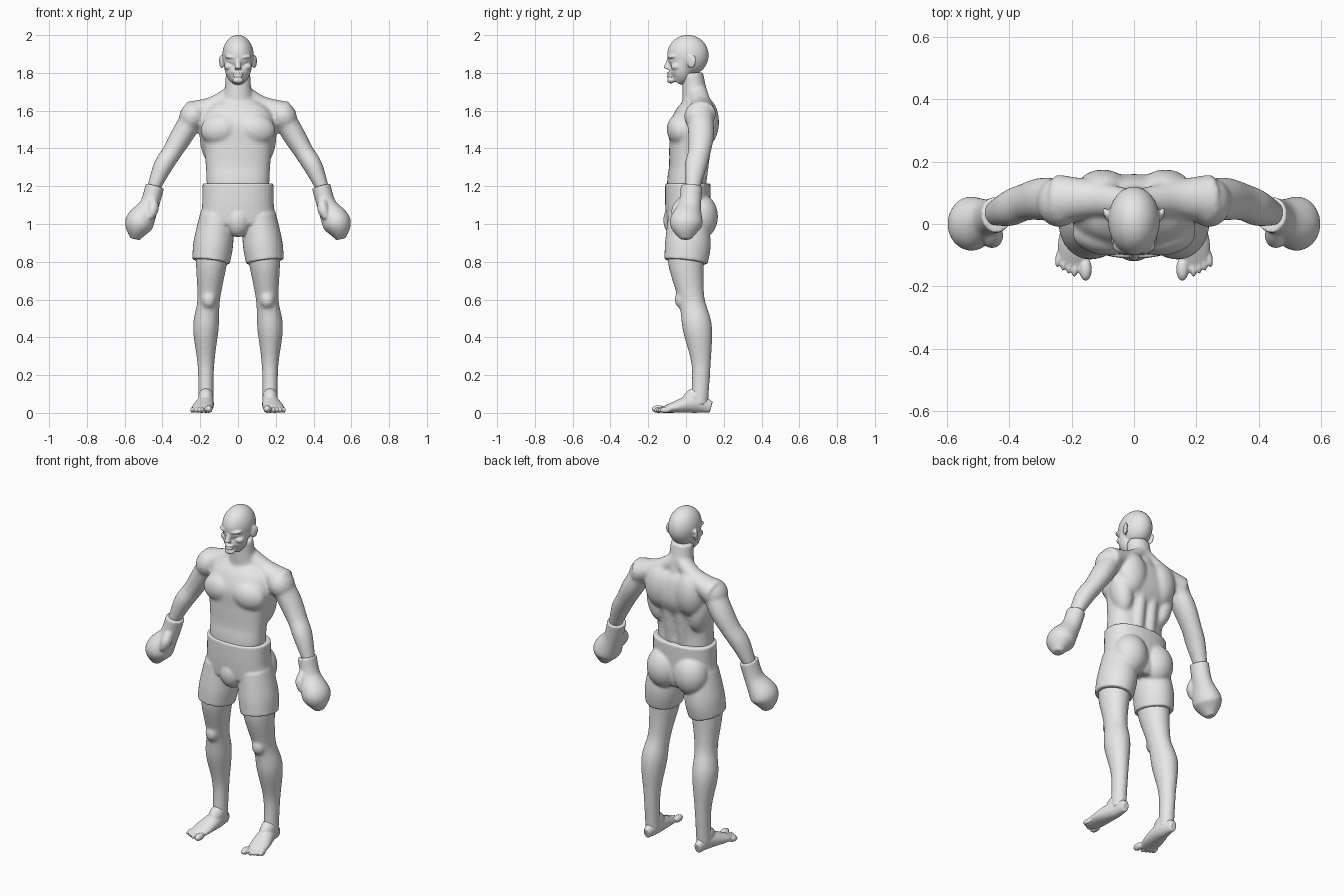
import bpy
import bmesh
import math
from mathutils import Vector, Matrix, Euler

old = bpy.data.objects.get("Cube")
if old:
    bpy.data.objects.remove(old, do_unlink=True)

clay = bpy.data.materials.new("light grey")
clay.use_nodes = True
clay.diffuse_color = (0.8, 0.8, 0.8, 1)
clay.node_tree.nodes["Principled BSDF"].inputs["Base Color"].default_value = clay.diffuse_color

SIDES = {"left": 1, "right": -1}
Y_AXIS, Z_AXIS = Vector((0, 1, 0)), Vector((0, 0, 1))


def spline(before, start, end, after, t):
    """Smooth value between start and end."""
    leave, arrive = (end - before) / 2, (after - start) / 2
    ease = t * t * (3 - 2 * t)
    bend = t * (1 - t) * (leave * (1 - t) - arrive * t)
    return start + (end - start) * ease + bend


def tube(bm, rows, side=1, reference=Y_AXIS, square=2, segments=32, steps=8):
    """Closed loft through rows of (x, y, z, half width, half depth)."""
    padded = [rows[0], *rows, rows[-1]]
    path = []
    for i in range(len(rows) - 1):
        for k in range(steps):
            path.append([spline(*values, k / steps) for values in zip(*padded[i:i + 4])])
    path.append(rows[-1])
    centres = [Vector((side * p[0], p[1], p[2])) for p in path]
    last = len(path) - 1
    rings = []
    for i, (centre, row) in enumerate(zip(centres, path)):
        along = (centres[min(i + 1, last)] - centres[max(i - 1, 0)]).normalized()
        deep = (reference - along * reference.dot(along)).normalized()
        wide = deep.cross(along)
        ring = []
        for k in range(segments):
            angle = math.tau * k / segments
            across, back = (math.copysign(abs(value) ** (2 / square), value)
                            for value in (math.cos(angle), math.sin(angle)))
            ring.append(bm.verts.new(centre + wide * row[3] * across + deep * row[4] * back))
        rings.append(ring)
    for lower, upper in zip(rings, rings[1:]):
        for k in range(segments):
            bm.faces.new((lower[k - 1], lower[k], upper[k], upper[k - 1]))
    bm.faces.new(rings[0])
    bm.faces.new(rings[-1])


def trunk(bm, rows, square=2):
    """Central form from rows of (height, front, back, half width)."""
    tube(bm, [(0, (front + back) / 2, height, width, (back - front) / 2)
              for height, front, back, width in rows], square=square)


def limb(bm, rows, side=1, depth=1.15):
    """Muscle or limb from rows of (x, y, z, radius)."""
    tube(bm, [(x, y, z, radius, radius * depth) for x, y, z, radius in rows], side)


def blob(bm, centre, radii, side=1, turn=(0, 0, 0)):
    """Ellipsoid, turned in degrees, on the chosen side."""
    x, y, z = centre
    pitch, roll, yaw = (math.radians(angle) for angle in turn)
    rotation = Euler((pitch, side * roll, side * yaw)).to_matrix().to_4x4()
    matrix = Matrix.Translation((side * x, y, z)) @ rotation @ Matrix.Diagonal((*radii, 1))
    bmesh.ops.create_uvsphere(bm, u_segments=32, v_segments=20, radius=1, matrix=matrix)


def finish(bm, name, voxel, smoothing):
    """Fuse the overlapping forms into one smooth skin."""
    bmesh.ops.recalc_face_normals(bm, faces=bm.faces)
    mesh = bpy.data.meshes.new(name)
    bm.to_mesh(mesh)
    bm.free()
    obj = bpy.data.objects.new(name, mesh)
    bpy.context.collection.objects.link(obj)
    remesh = obj.modifiers.new("fuse", "REMESH")
    remesh.mode = "VOXEL"
    remesh.voxel_size = voxel
    soften = obj.modifiers.new("soften", "SMOOTH")
    soften.iterations = smoothing
    bpy.context.view_layer.update()
    graph = bpy.context.evaluated_depsgraph_get()
    skin = bpy.data.meshes.new_from_object(obj.evaluated_get(graph))
    obj.modifiers.clear()
    obj.data = skin
    skin.materials.clear()
    skin.materials.append(clay)
    for polygon in skin.polygons:
        polygon.use_smooth = True
    for vertex in skin.vertices:
        vertex.co.z = max(vertex.co.z, 0)


# Body: torso and neck
bm = bmesh.new()
trunk(bm, [(1.66, 0, .11, .09), (1.6, -.05, .15, .17), (1.5, -.09, .16, .2), (1.4, -.09, .12, .18),
           (1.3, -.09, .1, .17), (1.2, -.1, .1, .165), (1, -.08, .1, .15)], square=2.4)
trunk(bm, [(1.6, -.02, .13, .1), (1.7, -.02, .11, .073), (1.8, -.02, .09, .065)])
for side in SIDES.values():
    # Trapezius, shoulder, chest, shoulder blade, flank and spine muscles
    limb(bm, [(0, .06, 1.72, .04), (.12, .08, 1.63, .05), (.25, .08, 1.58, .07)], side)
    blob(bm, (.24, .07, 1.57), (.07, .08, .08), side, (0, -25, 0))
    blob(bm, (.1, -.04, 1.5), (.1, .06, .08), side, (0, 10, 10))
    blob(bm, (.1, .1, 1.54), (.09, .075, .13), side)
    blob(bm, (.14, .06, 1.43), (.06, .07, .13), side, (0, 10, 0))
    limb(bm, [(.04, .1, 1.5, .04), (.04, .06, 1.2, .04)], side)
    # Arm
    limb(bm, [(.22, .07, 1.6, .06), (.29, .08, 1.48, .06), (.35, .07, 1.38, .052),
              (.4, .05, 1.3, .05), (.46, .03, 1.16, .03)], side)
    # Leg with kneecap
    limb(bm, [(.12, .01, .95, .09), (.14, 0, .8, .083), (.155, .03, .6, .06), (.17, .06, .45, .068),
              (.17, .08, .25, .044), (.17, .07, .04, .04)], side)
    blob(bm, (.155, -.02, .6), (.04, .04, .05), side)
finish(bm, "body", .009, 8)

# Head: skull, face, nose and chin
bm = bmesh.new()
blob(bm, (0, .01, 1.893), (.083, .11, .108))
trunk(bm, [(1.93, -.09, .05, .07), (1.86, -.078, .04, .076), (1.79, -.09, .03, .063),
           (1.75, -.08, -.02, .03)])
limb(bm, [(0, -.08, 1.89, .01), (0, -.1, 1.82, .018)])
blob(bm, (0, -.08, 1.76), (.03, .02, .016))
# Lips
for height in (1.783, 1.798):
    blob(bm, (0, -.087, height), (.027, .015, .007))
for side in SIDES.values():
    # Brow, eye, cheekbone and ear
    blob(bm, (.036, -.076, 1.884), (.036, .02, .01), side, (0, -6, 18))
    blob(bm, (.034, -.07, 1.862), (.017, .015, .01), side)
    blob(bm, (.046, -.05, 1.833), (.027, .03, .02), side)
    blob(bm, (.087, .03, 1.86), (.01, .024, .036), side, (-10, 0, -24))
finish(bm, "head", .005, 3)

# Boxing shorts: hips, seat and two wide legs
bm = bmesh.new()
trunk(bm, [(1.215, -.11, .13, .188), (1.1, -.11, .13, .19), (1, -.1, .13, .2),
           (.96, -.08, .1, .14)], square=2.3)
blob(bm, (0, -.05, 1.02), (.07, .07, .09))
for side in SIDES.values():
    blob(bm, (.09, .075, 1.04), (.1, .094, .12), side)
    limb(bm, [(.11, .01, 1.05, .09), (.13, .01, .9, .105), (.143, 0, .8, .1)], side)
finish(bm, "shorts", .007, 4)

for label, side in SIDES.items():
    # Boxing glove with cuff, padded fist and thumb
    bm = bmesh.new()
    limb(bm, [(.44, .03, 1.2, .05), (.47, .02, 1.1, .052), (.525, 0, 1, .075),
              (.545, 0, .92, .025)], side)
    limb(bm, [(.45, 0, 1.14, .02), (.45, -.04, 1.08, .03), (.47, -.05, 1.03, .02)], side)
    finish(bm, label + "_glove", .006, 4)

    # Foot, its height following its centre line, with sloping instep
    bm = bmesh.new()
    sole = [(.17, .133, .03, .02), (.17, .05, .05, .042), (.188, -.06, .03, .055),
            (.195, -.13, .014, .045)]
    tube(bm, [(x, y, z, width, z) for x, y, z, width in sole], side, reference=Z_AXIS)
    blob(bm, (.17, .045, .08), (.04, .07, .05), side, (30, 0, 0))
    # Big toe and four small toes
    blob(bm, (.155, -.145, .02), (.02, .037, .02), side)
    for i in range(4):
        blob(bm, (.188 + .018 * i, .01 * i - .14, .015), (.01, .03, .015), side, (0, 0, 8))
    finish(bm, label + "_foot", .0045, 2)
